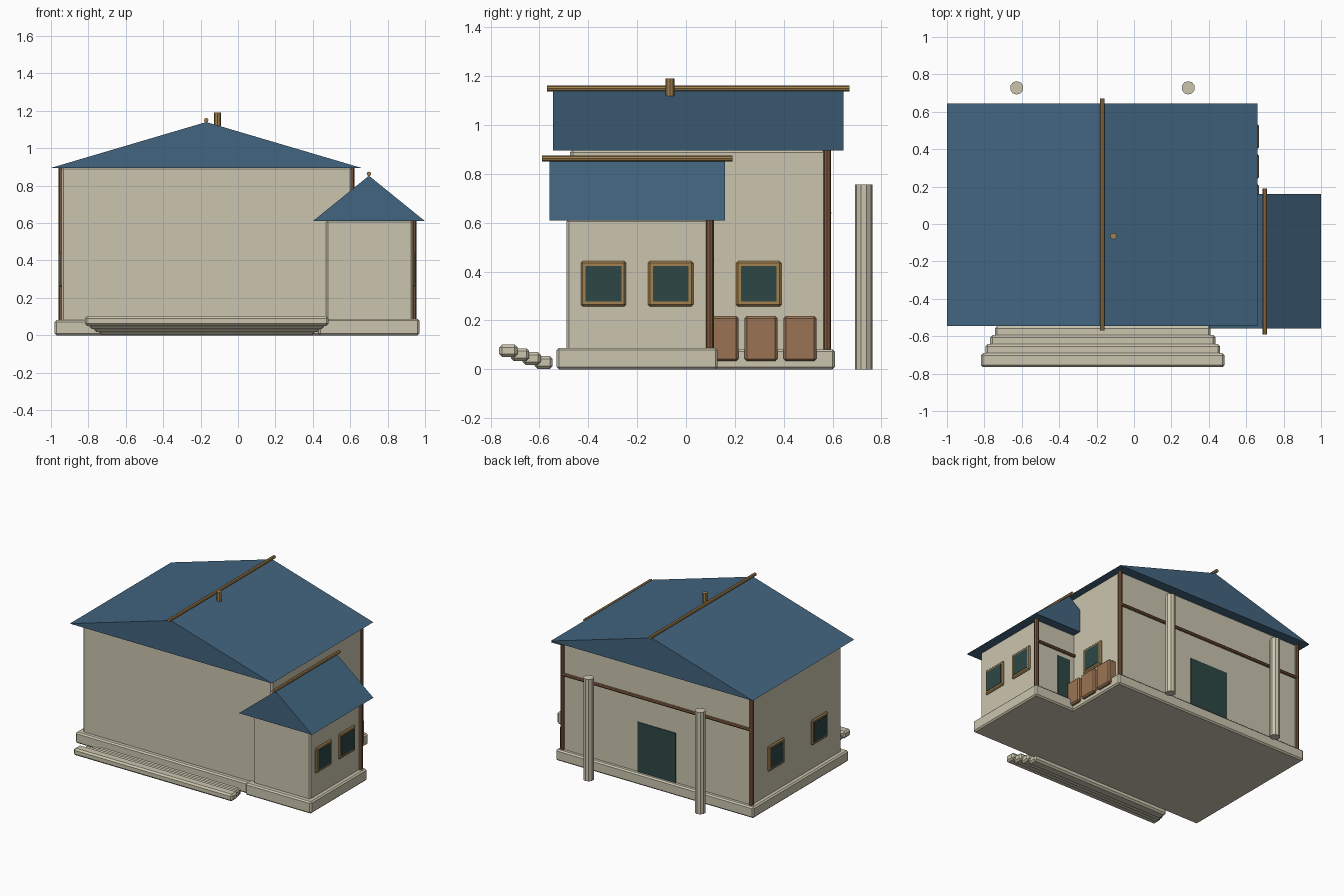
import bpy
import bmesh
import math

cube = bpy.data.objects.get("Cube")
if cube:
    bpy.data.objects.remove(cube, do_unlink=True)


def material(name, r, g, b):
    m = bpy.data.materials.new(name)
    m.use_nodes = True
    m.diffuse_color = (r, g, b, 1)
    bsdf = m.node_tree.nodes["Principled BSDF"]
    bsdf.inputs["Base Color"].default_value = (r, g, b, 1)
    bsdf.inputs["Roughness"].default_value = 0.8
    return m


PLASTER = material("cream plaster", 0.60, 0.56, 0.43)
ROOF = material("slate blue", 0.055, 0.13, 0.215)
GLASS = material("dark teal", 0.026, 0.064, 0.06)
BAMBOO = material("golden wood", 0.36, 0.22, 0.08)
TIMBER = material("brown timber", 0.21, 0.10, 0.045)
CRATE = material("crate wood", 0.32, 0.175, 0.09)


def finish(name, bm, mat):
    bmesh.ops.recalc_face_normals(bm, faces=bm.faces)
    mesh = bpy.data.meshes.new(name)
    bm.to_mesh(mesh)
    bm.free()
    mesh.materials.append(mat)
    ob = bpy.data.objects.new(name, mesh)
    bpy.context.collection.objects.link(ob)
    return ob


def box(name, xs, ys, zs, mat, bevel=0.0):
    """Box given by its extents, with an optional chamfer."""
    bm = bmesh.new()
    bmesh.ops.create_cube(bm, size=1)
    for v in bm.verts:
        for i, (a, b) in enumerate((xs, ys, zs)):
            v.co[i] = a if v.co[i] < 0 else b
    ob = finish(name, bm, mat)
    if bevel:
        mod = ob.modifiers.new("chamfer", "BEVEL")
        mod.width = bevel
        mod.segments = 1
    return ob


def pole(name, centre, length, radius, mat, axis="z", sides=8):
    bm = bmesh.new()
    bmesh.ops.create_cone(bm, cap_ends=True, segments=sides,
                          radius1=radius, radius2=radius, depth=length)
    ob = finish(name, bm, mat)
    ob.location = centre
    if axis == "x":
        ob.rotation_euler.y = math.pi / 2
    elif axis == "y":
        ob.rotation_euler.x = math.pi / 2
    return ob


def gable_roof(name, xs, ys, zs):
    """Solid triangular prism with its ridge along y."""
    bm = bmesh.new()
    profile = [(xs[0], zs[0]), (xs[1], zs[0]), (sum(xs) / 2, zs[1])]
    face = bm.faces.new([bm.verts.new((x, ys[0], z)) for x, z in profile])
    out = bmesh.ops.extrude_face_region(bm, geom=[face])
    moved = [g for g in out["geom"] if isinstance(g, bmesh.types.BMVert)]
    bmesh.ops.translate(bm, verts=moved, vec=(0, ys[1] - ys[0], 0))
    return finish(name, bm, ROOF)


def window(name, wall_x, y, side):
    """Framed window on a wall that faces along x; side is 1 or -1."""
    def plate(part, half, out, mat, bevel):
        xs = sorted((wall_x - side * 0.01, wall_x + side * out))
        box(name + part, xs, (y - half, y + half),
            (0.35 - half, 0.35 + half), mat, bevel)
    plate("_frame", 0.093, 0.012, BAMBOO, 0.008)
    plate("_pane", 0.073, 0.015, GLASS, 0)


# Foundations
box("main_foundation", (-0.98, 0.645), (-0.51, 0.61), (0, 0.082), PLASTER, 0.01)
box("annex_foundation", (0.43, 0.97), (-0.53, 0.13), (0, 0.088), PLASTER, 0.01)

# Walls
box("main_walls", (-0.945, 0.61), (-0.475, 0.58), (0.07, 0.9), PLASTER, 0.012)
box("annex_walls", (0.47, 0.935), (-0.49, 0.10), (0.07, 0.615), PLASTER, 0.01)

# Roofs, ridge poles and roof peg
gable_roof("main_roof", (-1, 0.66), (-0.545, 0.645), (0.895, 1.14))
gable_roof("annex_roof", (0.4, 1), (-0.56, 0.16), (0.61, 0.853))
pole("main_ridge_pole", (-0.17, 0.05, 1.15), 1.24, 0.012, BAMBOO, "y")
pole("annex_ridge_pole", (0.70, -0.2, 0.863), 0.78, 0.012, BAMBOO, "y")
pole("roof_peg", (-0.11, -0.065, 1.155), 0.07, 0.018, BAMBOO)

# Corner posts and back beams
for name, x, y, top in (("main_post_left", 0.607, 0.578, 0.895),
                        ("main_post_right", -0.943, 0.578, 0.895),
                        ("annex_post", 0.938, 0.098, 0.61)):
    pole(name, (x, y, (top + 0.08) / 2), top - 0.08, 0.016, TIMBER)
pole("main_back_beam", (-0.167, 0.584, 0.64), 1.55, 0.012, TIMBER, "x")
pole("annex_back_beam", (0.77, 0.104, 0.445), 0.33, 0.012, TIMBER, "x")

# Doors
box("main_door", (-0.325, -0.01), (0.575, 0.585), (0.082, 0.45), GLASS)
box("annex_door", (0.65, 0.755), (0.095, 0.105), (0.085, 0.40), GLASS)

# Windows
window("annex_window_front", 0.935, -0.338, 1)
window("annex_window_back", 0.935, -0.063, 1)
window("main_window_left", 0.61, 0.298, 1)
window("main_window_right_back", -0.945, 0.298, -1)
window("main_window_right_front", -0.945, -0.21, -1)

# Crates along the side wall
for i in range(3):
    y = 0.147 + 0.16 * i
    box(f"crate_{i + 1}", (0.57, 0.668), (y - 0.068, y + 0.068),
        (0.033, 0.218), CRATE, 0.01)

# Front steps, each one lower and narrower towards the house
for i in range(4):
    y, z, half = -0.765 + 0.048 * i, 0.05 - 0.016 * i, 0.652 - 0.025 * i
    box(f"step_{i + 1}", (-0.167 - half, -0.167 + half), (y, y + 0.075),
        (max(z, 0), z + 0.052), PLASTER, 0.012)

# Free-standing columns behind the house
for name, x in (("column_right", -0.627), ("column_left", 0.29)):
    pole(name, (x, 0.728, 0.378), 0.756, 0.036, PLASTER, sides=10)
